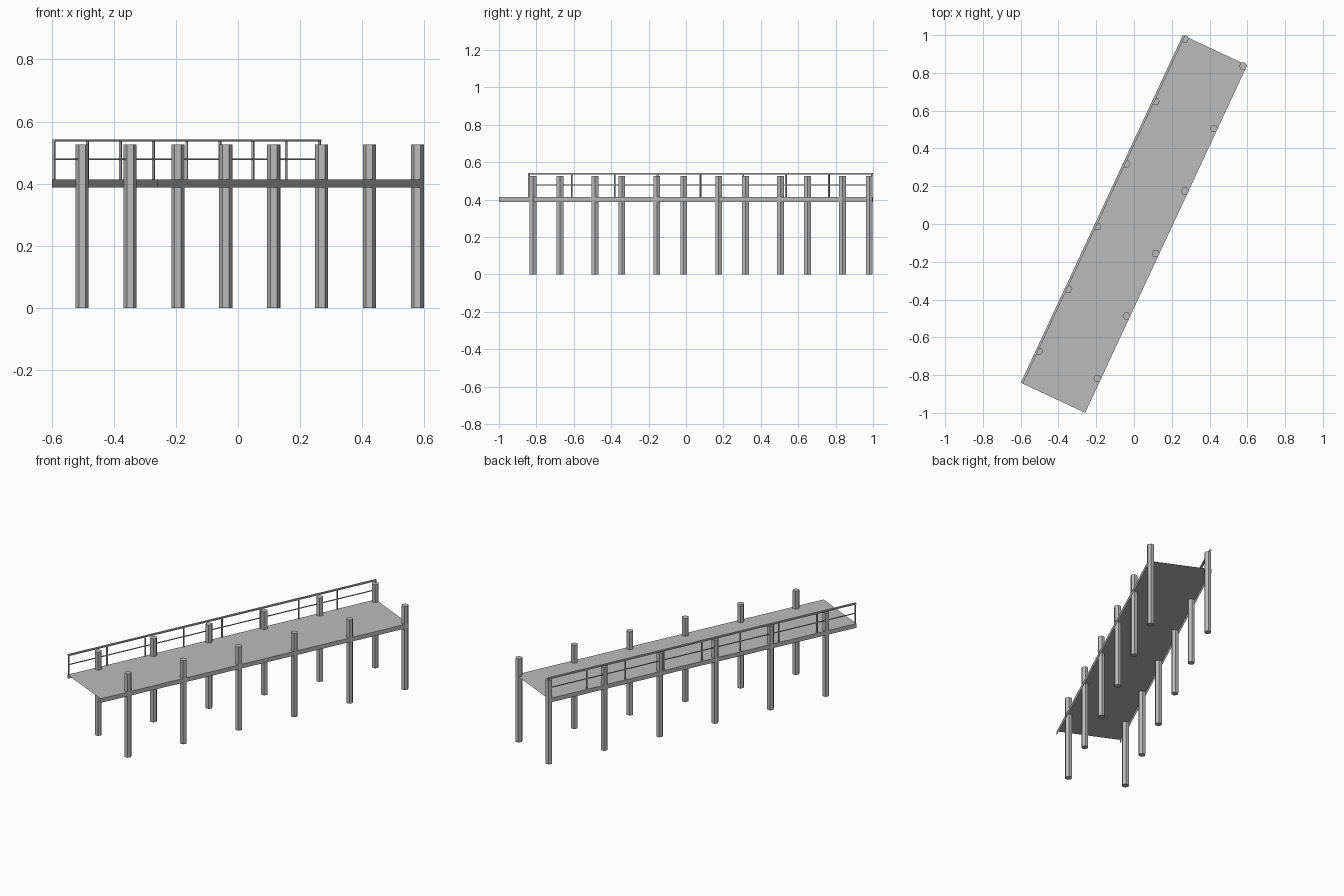
import bpy, bmesh
from math import radians
from mathutils import Matrix, Vector

if "Cube" in bpy.data.objects:
    bpy.data.objects.remove(bpy.data.objects["Cube"], do_unlink=True)

grey = bpy.data.materials.new("weathered_grey")
grey.use_nodes = True
colour = (0.5, 0.5, 0.5, 1)
grey.diffuse_color = colour
grey.node_tree.nodes["Principled BSDF"].inputs["Base Color"].default_value = colour

# The pier runs diagonally: local y is its length, local x its width
TURN = Matrix.Rotation(radians(-25), 4, 'Z')
HALF_L, HALF_W = 1.015, 0.188
DECK_TOP, DECK_LOW = 0.414, 0.388
RAIL_X = -0.182


def make(name, bm):
    mesh = bpy.data.meshes.new(name)
    bm.to_mesh(mesh)
    bm.free()
    mesh.materials.append(grey)
    obj = bpy.data.objects.new(name, mesh)
    bpy.context.collection.objects.link(obj)
    return obj


def box(name, low, high):
    bm = bmesh.new()
    low, high = Vector(low), Vector(high)
    size = Matrix.Diagonal((high - low).to_4d())
    size[3][3] = 1
    bmesh.ops.create_cube(bm, size=1, matrix=TURN @ Matrix.Translation((low + high) / 2) @ size)
    return make(name, bm)


# Deck: a flat sheet with a skirt folded down along each long side, open at the ends
bm = bmesh.new()
profile = [(-HALF_W, DECK_LOW), (-HALF_W, DECK_TOP), (HALF_W, DECK_TOP), (HALF_W, DECK_LOW)]
rows = [[bm.verts.new(TURN @ Vector((x, y, z))) for x, z in profile] for y in (-HALF_L, HALF_L)]
for i in range(3):
    bm.faces.new((rows[0][i], rows[0][i + 1], rows[1][i + 1], rows[1][i]))
bmesh.ops.recalc_face_normals(bm, faces=bm.faces)
bm.faces.ensure_lookup_table()
if bm.faces[1].normal.z < 0:
    bmesh.ops.reverse_faces(bm, faces=bm.faces)
make("deck", bm)

# Six-sided piles in two rows
HEIGHT = 0.526
for side, x in (("left", 0.17), ("right", -0.17)):
    for i in range(6):
        bm = bmesh.new()
        foot = TURN @ Vector((x, 1.002 - 0.365 * i, HEIGHT / 2))
        bmesh.ops.create_cone(bm, cap_ends=True, segments=6, radius1=0.021, radius2=0.021,
                              depth=HEIGHT, matrix=Matrix.Translation(foot) @ Matrix.Rotation(radians(30), 4, 'Z'))
        # Points of the hexagon lie on the x axis
        if max(v.co.x for v in bm.verts) - foot.x < 0.02:
            bmesh.ops.rotate(bm, verts=bm.verts, cent=foot, matrix=Matrix.Rotation(radians(30), 3, 'Z'))
        make(f"{side}_pile_{i + 1}", bm)

# Railing along one side
box("top_rail", (RAIL_X - 0.006, -HALF_L, 0.535), (RAIL_X + 0.006, HALF_L, 0.543))
box("middle_rail", (RAIL_X - 0.002, -HALF_L, 0.476), (RAIL_X + 0.002, HALF_L, 0.481))
for i in range(9):
    y = -1.011 + 2.022 * i / 8
    box(f"rail_post_{i + 1}", (RAIL_X - 0.0035, y - 0.0035, DECK_TOP), (RAIL_X + 0.0035, y + 0.0035, 0.535))
